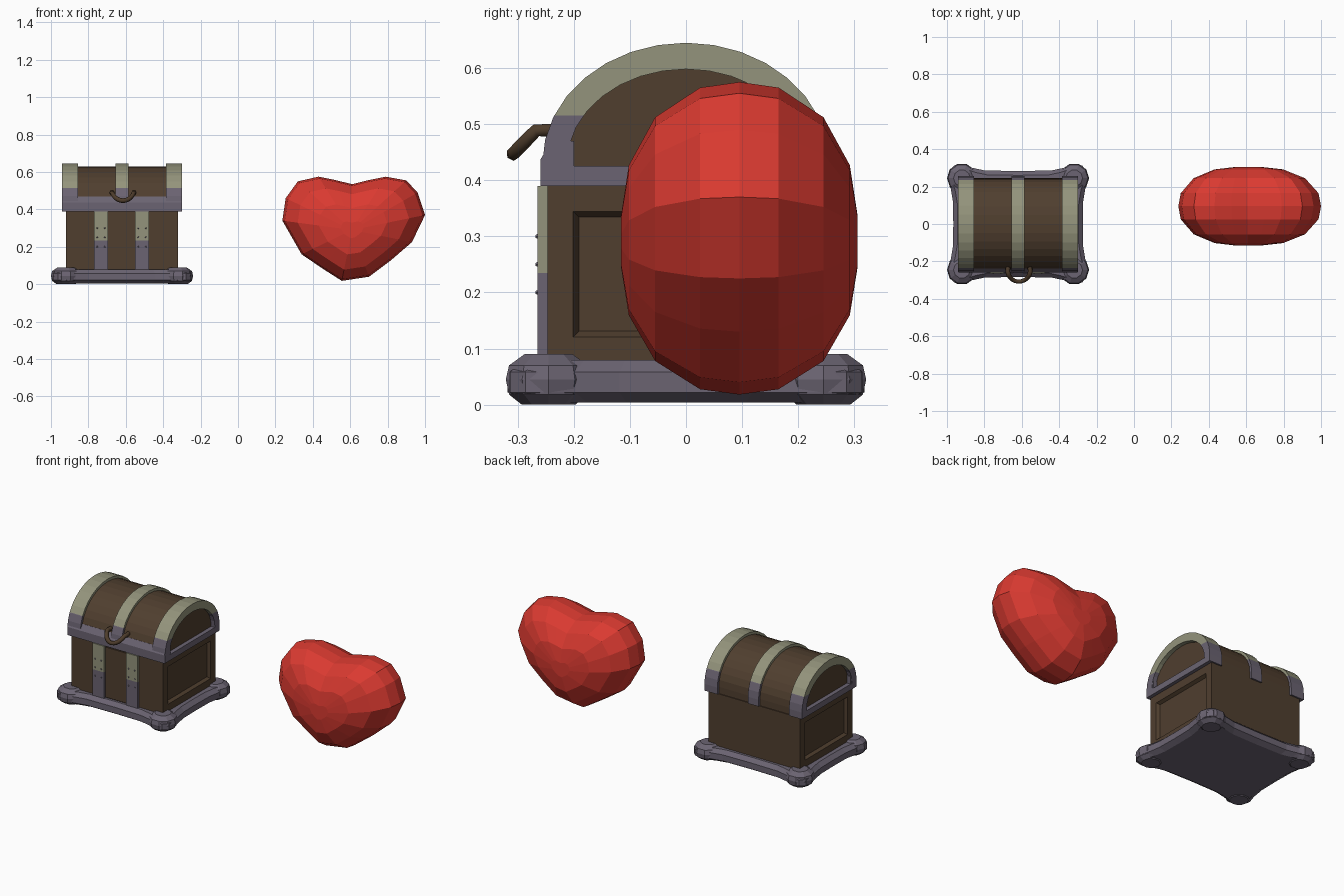
import bpy, bmesh, math
from mathutils import Vector

if "Cube" in bpy.data.objects:
    bpy.data.objects.remove(bpy.data.objects["Cube"])

def material(name, rgb):
    m = bpy.data.materials.new(name)
    m.diffuse_color = (*rgb, 1)
    m.use_nodes = True
    m.node_tree.nodes["Principled BSDF"].inputs["Base Color"].default_value = m.diffuse_color
    return m

WOOD = material("dark_wood", (0.080, 0.049, 0.028))
STEEL = material("purple_grey_metal", (0.147, 0.127, 0.168))
BRASS = material("pale_khaki_metal", (0.295, 0.295, 0.200))
BRONZE = material("brown_bronze", (0.075, 0.045, 0.024))
RED = material("heart_red", (0.70, 0.042, 0.030))

CX = -0.62      # chest centre
SPLIT = 0.515   # lid bands turn from khaki to grey below this height


def finish(name, bm, mats, split=None):
    """Turn a bmesh into an object; below the split height use the second material."""
    if split is not None:
        bmesh.ops.bisect_plane(bm, geom=bm.verts[:] + bm.edges[:] + bm.faces[:],
                               plane_co=(0, 0, split), plane_no=(0, 0, 1))
        for f in bm.faces:
            f.material_index = int(f.calc_center_median().z < split)
    bmesh.ops.recalc_face_normals(bm, faces=bm.faces[:])
    me = bpy.data.meshes.new(name)
    bm.to_mesh(me)
    bm.free()
    for m in mats:
        me.materials.append(m)
    ob = bpy.data.objects.new(name, me)
    bpy.context.collection.objects.link(ob)
    return ob


def loft(name, rings, mats, cap=True, split=None):
    """Skin a row of equal-length rings; cap the ends or close the row into a loop."""
    bm = bmesh.new()
    vs = [[bm.verts.new(p) for p in r] for r in rings]
    n = len(vs[0])
    rows = list(zip(vs, vs[1:])) + ([] if cap else [(vs[-1], vs[0])])
    for a, b in rows:
        for i in range(n):
            j = (i + 1) % n
            bm.faces.new((a[i], a[j], b[j], b[i]))
    if cap:
        bm.faces.new(vs[0])
        bm.faces.new(vs[-1])
    return finish(name, bm, mats, split)


def box(name, x0, x1, y0, y1, z0, z1, mats, split=None):
    rings = [[(x0, y0, z), (x1, y0, z), (x1, y1, z), (x0, y1, z)] for z in (z0, z1)]
    return loft(name, rings, mats, split=split)


def arch(a, b, floor, steps=16):
    """Lid cross-section (y, z): half ellipse on short straight sides."""
    pts = [(a, floor)]
    for i in range(steps + 1):
        t = math.pi * i / steps
        pts.append((a * math.cos(t), 0.43 + b * math.sin(t)))
    return pts + [(-a, floor)]


def at_x(profile, x):
    return [(x, y, z) for y, z in profile]


# base plate with swelling corners
quarter = [(0.35, 0.0), (0.352, 0.12), (0.365, 0.20), (0.378, 0.245), (0.372, 0.29), (0.345, 0.318),
           (0.30, 0.322), (0.25, 0.305), (0.18, 0.29), (0.0, 0.287)]
top = quarter + [(-x, y) for x, y in quarter[-2::-1]]
outline = top + [(x, -y) for x, y in top[-2:0:-1]]
rings = []
for z, inset in ((0.004, 0.035), (0.022, 0.004), (0.058, 0.004), (0.08, 0.028)):
    rings.append([(CX + x * (1 - inset / 0.36), y * (1 - inset / 0.30), z) for x, y in outline])
loft("base_plate", rings, [STEEL])

# rounded feet at the base corners
for sx in (-1, 1):
    for sy in (-1, 1):
        rings = []
        for z, r in ((0.0, 0.05), (0.018, 0.074), (0.045, 0.08), (0.07, 0.074), (0.09, 0.045)):
            rings.append([(CX + sx * 0.30 + r * math.cos(k * math.pi / 5),
                           sy * 0.245 + r * math.sin(k * math.pi / 5), z) for k in range(10)])
        loft("base_corner", rings, [STEEL])

# chest body with a recessed panel in each end
bm = bmesh.new()
bmesh.ops.create_cube(bm, size=1)
for v in bm.verts:
    v.co = Vector((CX + v.co.x * 0.60, v.co.y * 0.494, 0.2325 + v.co.z * 0.315))
bm.normal_update()
ends = [f for f in bm.faces if abs(f.normal.x) > 0.9]
bmesh.ops.inset_individual(bm, faces=ends, thickness=0.065)
bmesh.ops.inset_individual(bm, faces=ends, thickness=0.014, depth=-0.018)
finish("chest_body", bm, [WOOD])

# front straps with rivets, and the plank between them
for x in (-0.7325, -0.5125):
    box("front_strap", x - 0.0375, x + 0.0375, -0.265, -0.24, 0.08, 0.39, [BRASS, STEEL], 0.235)
    for z in (0.20, 0.25, 0.30):
        for dx in (-0.02, 0.02):
            rings = [[(x + dx + r * math.cos(k * math.pi / 3), y, z + r * math.sin(k * math.pi / 3))
                      for k in range(6)] for y, r in ((-0.262, 0.006), (-0.268, 0.003))]
            loft("strap_rivet", rings, [STEEL])
box("front_plank", -0.69, -0.555, -0.254, -0.24, 0.085, 0.382, [WOOD])

# wooden barrel lid
barrel = arch(0.242, 0.200, 0.39)
loft("lid_barrel", [at_x(barrel, CX - 0.295), at_x(barrel, CX + 0.295)], [WOOD])

# lid bands: open frames at the ends, a strap over the middle
outer = arch(0.256, 0.215, 0.39)
for name, x0, x1, inner in (("lid_end_band_left", -0.32, -0.235, arch(0.212, 0.168, 0.425)),
                            ("lid_end_band_right", 0.32, 0.235, arch(0.212, 0.168, 0.425)),
                            ("lid_middle_band", -0.035, 0.035, arch(0.225, 0.180, 0.40))):
    x0, x1 = CX + x0, CX + x1
    loft(name, [at_x(outer, x0), at_x(outer, x1), at_x(inner, x1), at_x(inner, x0)],
         [BRASS, STEEL], cap=False, split=SPLIT)

# metal rim along the lid front
rim = [(-0.259, 0.39), (-0.259, 0.438), (-0.238, 0.47), (-0.20, 0.47), (-0.20, 0.39)]
loft("lid_front_rim", [at_x(rim, CX - 0.318), at_x(rim, CX + 0.318)], [STEEL])

# drooping ring handle
cu = bpy.data.curves.new("lid_handle", "CURVE")
cu.dimensions = "3D"
cu.bevel_depth = 0.0125
cu.bevel_resolution = 1
cu.use_fill_caps = True
sp = cu.splines.new("POLY")
N = 18
sp.points.add(N)
for i, p in enumerate(sp.points):
    t = -0.35 + (math.pi + 0.7) * i / N
    drop = max(0.0, (math.sin(t) - 0.3) / 0.7)
    p.co = (CX + 0.005 + 0.06 * math.cos(t), -0.25 - 0.058 * math.sin(t), 0.489 - 0.042 * drop, 1)
cu.materials.append(BRONZE)
bpy.context.collection.objects.link(bpy.data.objects.new("lid_handle", cu))

# faceted heart: front outline shrunk towards a centre on both sides
heart = [(0.61, 0.535), (0.52, 0.557), (0.43, 0.575), (0.32, 0.55), (0.255, 0.46), (0.237, 0.34),
         (0.34, 0.16), (0.45, 0.085), (0.555, 0.018), (0.70, 0.04), (0.82, 0.13), (0.93, 0.225),
         (1.0, 0.37), (0.96, 0.49), (0.90, 0.555), (0.79, 0.575), (0.70, 0.557)]
hx, hz, hy = 0.61, 0.29, 0.095
rings = []
for off, s in ((-0.211, 0.16), (-0.197, 0.48), (-0.15, 0.78), (-0.07, 0.965), (0, 1.0),
               (0.07, 0.965), (0.15, 0.78), (0.197, 0.48), (0.211, 0.16)):
    rings.append([(hx + (x - hx) * s, hy + off, hz + (z - hz) * s) for x, z in heart])
loft("heart", rings, [RED])
